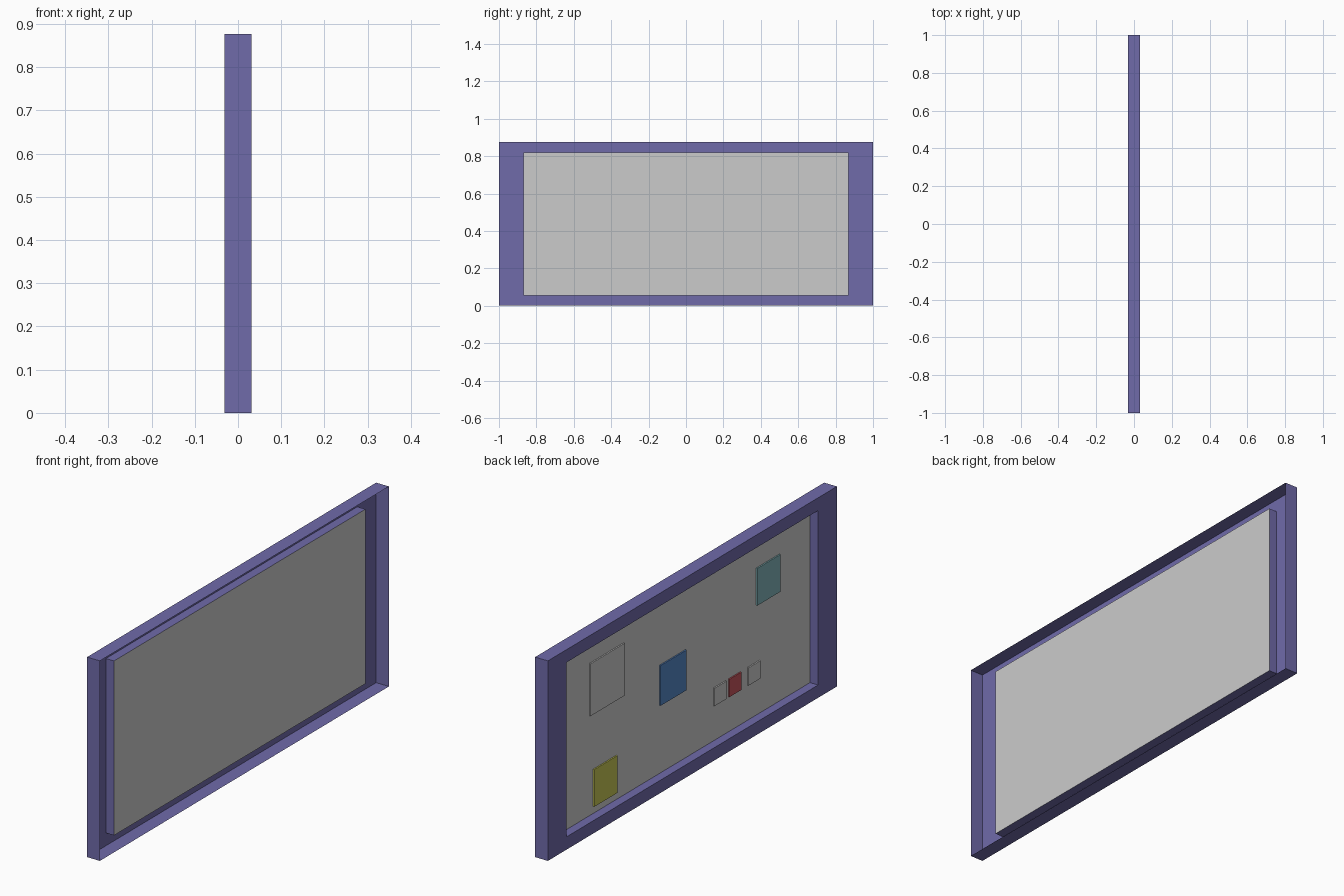
import bpy
import bmesh

if "Cube" in bpy.data.objects:
    bpy.data.objects.remove(bpy.data.objects["Cube"])

BACK, FRONT, PANEL = 0.031, -0.031, 0.0085   # x depths


def material(name, rgb):
    mat = bpy.data.materials.new(name)
    mat.diffuse_color = (*rgb, 1)
    mat.use_nodes = True
    mat.node_tree.nodes["Principled BSDF"].inputs["Base Color"].default_value = mat.diffuse_color
    return mat


def sheet(name, loops, cap=False, mat=None):
    """Skin rectangles (x, y0, y1, z0, z1) into a folded sheet facing -x."""
    bm = bmesh.new()
    rings = [[bm.verts.new((x, y, z)) for y, z in
              ((y0, z0), (y1, z0), (y1, z1), (y0, z1))]
             for x, y0, y1, z0, z1 in loops]
    for a, b in zip(rings, rings[1:]):
        for i in range(4):
            j = (i + 1) % 4
            bm.faces.new((a[i], b[i], b[j], a[j]))
    if cap:
        bm.faces.new(rings[-1][::-1])
    mesh = bpy.data.meshes.new(name)
    bm.to_mesh(mesh)
    bm.free()
    obj = bpy.data.objects.new(name, mesh)
    bpy.context.collection.objects.link(obj)
    if mat:
        mesh.materials.append(mat)
    return obj


purple = material("purple", (0.16, 0.145, 0.40))
teal = material("teal", (0.22, 0.45, 0.48))
blue = material("blue", (0.09, 0.24, 0.56))
yellow = material("yellow", (0.56, 0.56, 0.09))
red = material("red", (0.56, 0.09, 0.11))

# Frame: outer walls, front border and inner walls, open at the back
outer = (-1, 1, 0, 0.876)
inner = (-0.87, 0.87, 0.056, 0.82)
sheet("frame", [(BACK, *outer), (FRONT, *outer),
                (FRONT, *inner), (PANEL, *inner)], mat=purple)

# Board surface
sheet("board", [(PANEL, *inner)], cap=True)

# Pinned notes: y0, y1, z0, z1, material
notes = {
    "large_note": (0.42, 0.657, 0.494, 0.723, None),
    "blue_note": (-0.008, 0.172, 0.354, 0.530, blue),
    "teal_note": (-0.658, -0.498, 0.537, 0.70, teal),
    "yellow_note": (0.47, 0.63, 0.087, 0.25, yellow),
    "small_note_left": (-0.285, -0.202, 0.21, 0.288, None),
    "small_note_middle": (-0.388, -0.305, 0.21, 0.288, red),
    "small_note_right": (-0.52, -0.437, 0.21, 0.288, None),
}
for name, (*rect, mat) in notes.items():
    sheet(name, [(PANEL, *rect), (PANEL - 0.006, *rect)], cap=True, mat=mat)
